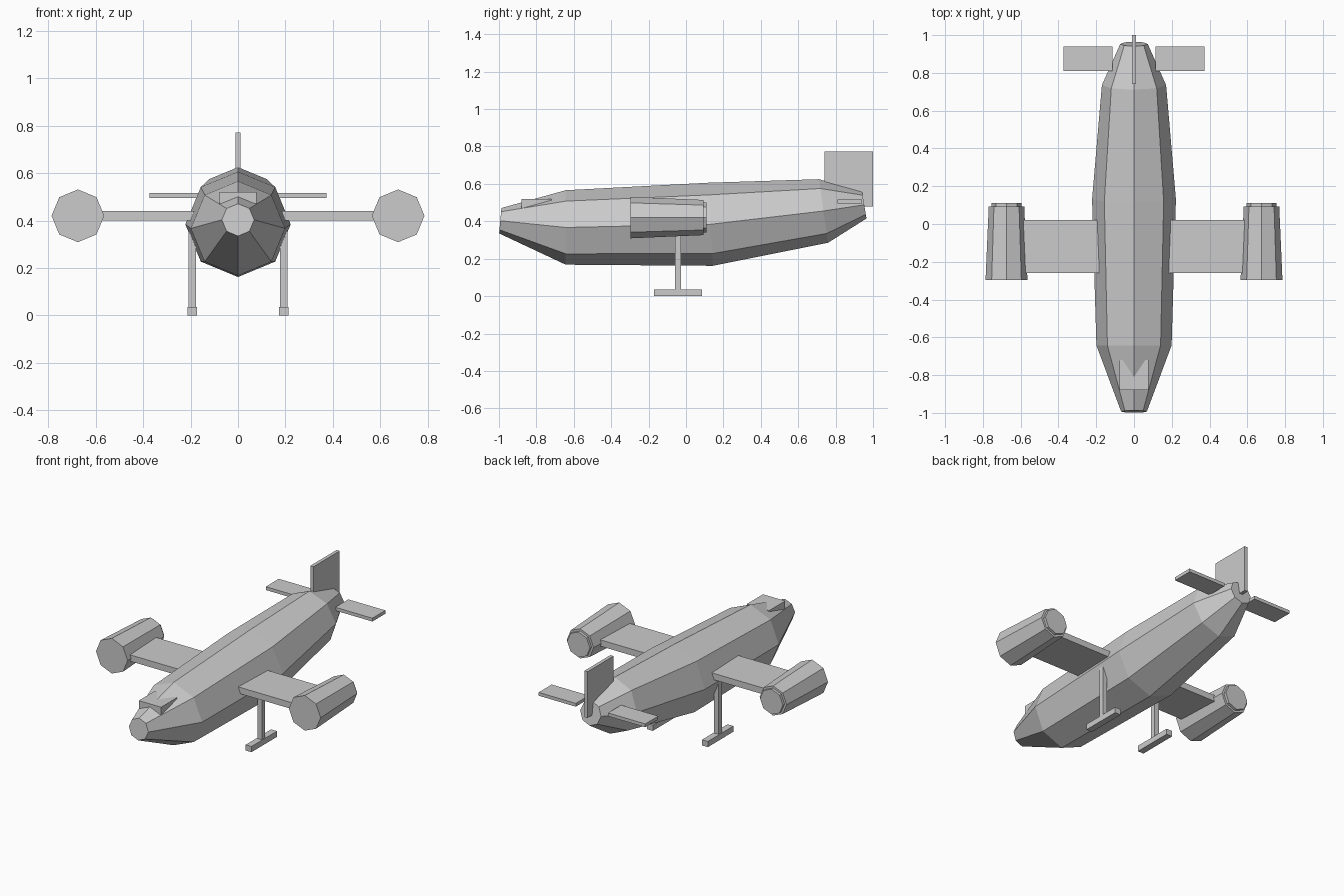
import bpy, bmesh, math

cube = bpy.data.objects.get("Cube")
if cube:
    bpy.data.objects.remove(cube, do_unlink=True)

grey = bpy.data.materials.new("light grey")
grey.use_nodes = True
colour = (0.6, 0.6, 0.6, 1)
grey.diffuse_color = colour
grey.node_tree.nodes["Principled BSDF"].inputs["Base Color"].default_value = colour


def finish(name, bm):
    bmesh.ops.recalc_face_normals(bm, faces=bm.faces)
    mesh = bpy.data.meshes.new(name)
    bm.to_mesh(mesh)
    bm.free()
    mesh.materials.append(grey)
    obj = bpy.data.objects.new(name, mesh)
    bpy.context.collection.objects.link(obj)
    return obj


def box(name, x, y, z):
    """Box between the given (low, high) limits."""
    bm = bmesh.new()
    bmesh.ops.create_cube(bm, size=1)
    for v in bm.verts:
        v.co = [lo + (c + 0.5) * (hi - lo) for c, (lo, hi) in zip(v.co, (x, y, z))]
    return finish(name, bm)


def loft(name, rings, x=0.0, sides=8):
    """Capped octagonal tube through rings of (y, z, radius, lean)."""
    bm = bmesh.new()
    loops = []
    for y, z, r, lean in rings:
        loop = []
        for i in range(sides):
            a = 2 * math.pi * i / sides
            loop.append(bm.verts.new((x + r * math.sin(a), y - lean * math.cos(a), z + r * math.cos(a))))
        loops.append(loop)
    for a, b in zip(loops, loops[1:]):
        for i in range(sides):
            j = (i + 1) % sides
            bm.faces.new((a[i], a[j], b[j], b[i]))
    bm.faces.new(loops[0])
    bm.faces.new(loops[-1])
    return finish(name, bm)


# Fuselage, with rings that lean a little along the curved spine
loft("fuselage", [
    (-0.993, 0.403, 0.068, -0.006),
    (-0.643, 0.367, 0.199, 0.0),
    (0.13, 0.384, 0.222, 0.014),
    (0.735, 0.455, 0.17, 0.024),
    (0.953, 0.488, 0.073, 0.012),
])

# Canopy and tail fin
box("canopy", (-0.078, 0.078), (-0.88, -0.72), (0.472, 0.52))
box("tail_fin", (-0.011, 0.011), (0.74, 1.0), (0.48, 0.772))

# Parts that repeat on both sides
for side, s in (("left", 1), ("right", -1)):
    def span(a, b):
        return tuple(sorted((s * a, s * b)))

    box(side + "_wing", span(0.1, 0.62), (-0.26, 0.02), (0.4, 0.44))
    box(side + "_tailplane", span(0.113, 0.373), (0.81, 0.94), (0.495, 0.516))
    box(side + "_strut", span(0.177, 0.209), (-0.06, -0.028), (0.02, 0.41))
    box(side + "_skid", span(0.172, 0.213), (-0.17, 0.086), (0.0, 0.036))
    loft(side + "_engine", [
        (-0.297, 0.42, 0.111, 0), (0.093, 0.42, 0.094, 0),
        (0.093, 0.42, 0.08, 0), (0.11, 0.42, 0.08, 0),
    ], x=s * 0.675)
